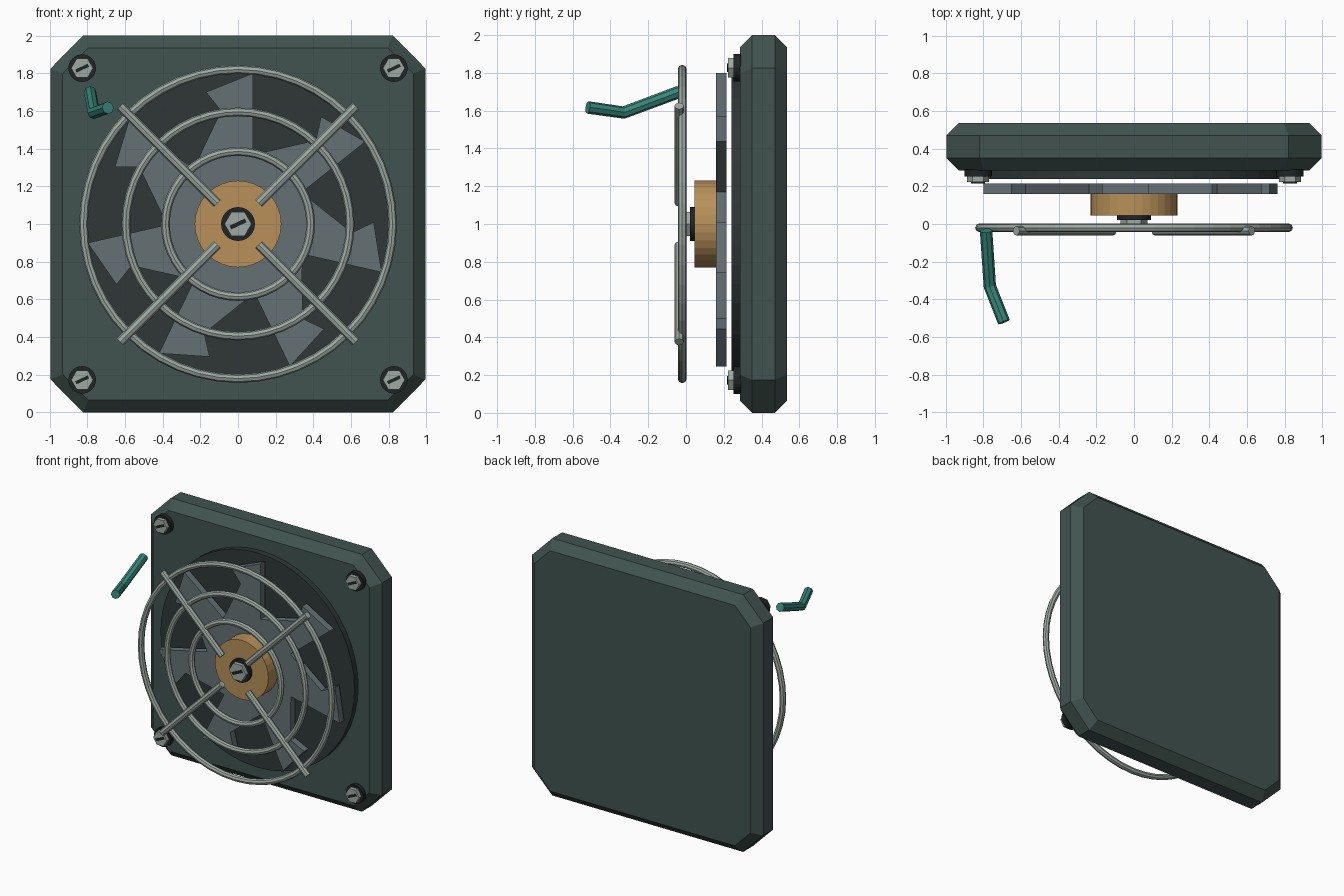
import bpy, bmesh, math
from mathutils import Matrix, Vector

cube = bpy.data.objects.get("Cube")
if cube:
    bpy.data.objects.remove(cube, do_unlink=True)


def material(name, rgb):
    mat = bpy.data.materials.new(name)
    mat.use_nodes = True
    mat.diffuse_color = (*rgb, 1)
    mat.node_tree.nodes["Principled BSDF"].inputs["Base Color"].default_value = (*rgb, 1)
    return mat


GREEN = material("dark green paint", (0.053, 0.087, 0.078))
DARK = material("dark opening", (0.028, 0.038, 0.037))
BLACK = material("black washer", (0.015, 0.018, 0.018))
SLATE = material("slate blades", (0.130, 0.165, 0.178))
BRASS = material("brass hub", (0.480, 0.280, 0.100))
STEEL = material("steel", (0.340, 0.400, 0.366))
TEAL = material("teal handle", (0.038, 0.235, 0.190))
MID = 1.0  # height of the fan axis


def loft(name, layers, mat):
    """Join outlines of (x, z) points placed at successive y depths."""
    bm = bmesh.new()
    rings = [[bm.verts.new((x, y, z)) for x, z in pts] for y, pts in layers]
    for a, b in zip(rings, rings[1:]):
        for i in range(len(a)):
            j = (i + 1) % len(a)
            bm.faces.new((a[i], a[j], b[j], b[i]))
    bm.faces.new(rings[0])
    bm.faces.new(rings[-1][::-1])
    bmesh.ops.recalc_face_normals(bm, faces=bm.faces)
    mesh = bpy.data.meshes.new(name)
    bm.to_mesh(mesh)
    bm.free()
    mesh.materials.append(mat)
    obj = bpy.data.objects.new(name, mesh)
    bpy.context.collection.objects.link(obj)
    return obj


def circle(x, z, r, sides):
    turn = 2 * math.pi / sides
    return [(x + r * math.cos(i * turn), z + r * math.sin(i * turn)) for i in range(sides)]


def disc(name, x, z, r, y0, y1, mat, sides=32):
    return loft(name, [(y0, circle(x, z, r, sides)), (y1, circle(x, z, r, sides))], mat)


def rod(name, points, r, mat):
    """Eight-sided mitred bar along a path."""
    curve = bpy.data.curves.new(name, "CURVE")
    curve.dimensions = "3D"
    curve.bevel_depth = r
    curve.bevel_resolution = 2
    curve.use_fill_caps = True
    spline = curve.splines.new("POLY")
    spline.points.add(len(points) - 1)
    for p, co in zip(spline.points, points):
        p.co = (*co, 1)
    spline.use_smooth = False
    curve.materials.append(mat)
    obj = bpy.data.objects.new(name, curve)
    bpy.context.collection.objects.link(obj)


# Housing: square with cut corners and bevelled front and back rims
def cut_square(inset):
    a, b = 1 - inset, 0.825 - inset * 0.414
    pts = [(a, -b), (a, b), (b, a), (-b, a), (-a, b), (-a, -b), (-b, -a), (b, -a)]
    return [(x * 0.995, MID + z) for x, z in pts]


loft("housing", [(0.285, cut_square(0.065)), (0.35, cut_square(0)),
                 (0.47, cut_square(0)), (0.535, cut_square(0.065))], GREEN)
disc("opening", 0, MID, 0.835, 0.24, 0.30, DARK, 48)

# Rotor: one blade outline repeated around the axis
BLADES = 7
blade = [(0.08, 0.37), (0.08, 0.80), (-0.17, 0.70), (-0.09, 0.60), (-0.20, 0.37)]
outline = []
for i in range(BLADES):
    spin = Matrix.Rotation(2 * math.pi * i / BLADES, 2)
    outline += [(p.x, p.y + MID) for p in (spin @ Vector(q) for q in blade)]
loft("rotor", [(0.16, outline), (0.215, outline)], SLATE)
disc("hub", 0, MID, 0.23, 0.045, 0.17, BRASS)


# Screws: washer, hexagonal head and a slanted slot
def screw(name, x, z, size, front, back):
    disc(name + "_washer", x, z, size, front + 0.03, back, BLACK, 24)
    disc(name + "_head", x, z, size * 0.8, front, back, STEEL, 6)
    spin = Matrix.Rotation(math.radians(25), 2)
    bar = [spin @ Vector((sx * size * 0.5, sz * size * 0.12))
           for sx, sz in ((-1, -1), (1, -1), (1, 1), (-1, 1))]
    bar = [(x + p.x, z + p.y) for p in bar]
    loft(name + "_slot", [(front - 0.006, bar), (front + 0.002, bar)], BLACK)


screw("hub_screw", 0, MID, 0.09, -0.008, 0.05)
for side, sx in (("left", 1), ("right", -1)):
    for level, sz in (("top", 1), ("bottom", -1)):
        screw(f"{level}_{side}_screw", sx * 0.827, MID + sz * 0.827, 0.073, 0.222, 0.29)
        # Guard spokes
        ends = [(sx * d, -0.036, MID + sz * d) for d in (0.11, 0.625)]
        rod(f"{level}_{side}_spoke", ends, 0.025, STEEL)

# Guard rings
for name, r in (("outer", 0.82), ("middle", 0.595), ("inner", 0.385)):
    bpy.ops.mesh.primitive_torus_add(major_radius=r, minor_radius=0.023, major_segments=48,
                                     minor_segments=8, location=(0, -0.02, MID),
                                     rotation=(math.pi / 2, 0, 0))
    ring = bpy.context.object
    ring.name = name + "_guard_ring"
    ring.data.materials.append(STEEL)

# Bent handle
rod("handle", [(-0.785, -0.035, 1.70), (-0.765, -0.33, 1.59), (-0.69, -0.52, 1.617)],
    0.033, TEAL)
